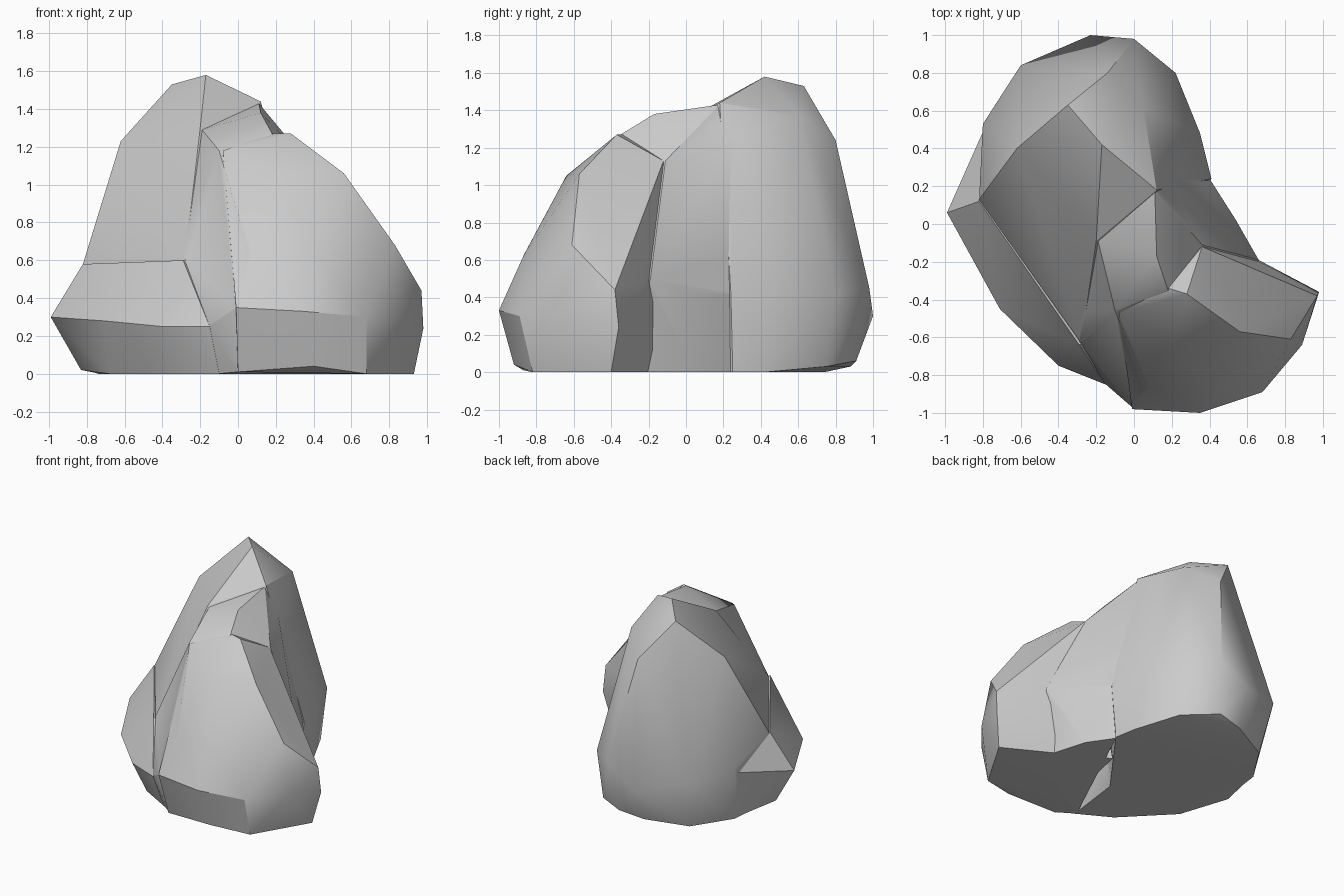
import bpy
import bmesh
from math import radians

# Remove the default object
default_cube = bpy.data.objects.get("Cube")
if default_cube:
    bpy.data.objects.remove(default_cube, do_unlink=True)

# One stone colour
stone = bpy.data.materials.new("stone_grey")
stone.use_nodes = True
grey = (.6, .6, .6, 1)
stone.diffuse_color = grey
for node in stone.node_tree.nodes:
    if node.type == "BSDF_PRINCIPLED":
        node.inputs["Base Color"].default_value = grey


def faceted_block(name, *corner_groups):
    """Chisel one convex stone mass around its outer corners."""
    bm = bmesh.new()
    for group in corner_groups:
        for corner in group:
            bm.verts.new(corner)
    result = bmesh.ops.convex_hull(bm, input=bm.verts[:])
    unused = set(result["geom_interior"]) | set(result["geom_unused"])
    loose = [v for v in unused if isinstance(v, bmesh.types.BMVert) and v.is_valid]
    bmesh.ops.delete(bm, geom=loose, context="VERTS")
    bmesh.ops.dissolve_limit(bm, angle_limit=radians(1), verts=bm.verts[:], edges=bm.edges[:])
    bmesh.ops.recalc_face_normals(bm, faces=bm.faces[:])
    mesh = bpy.data.meshes.new(name)
    bm.to_mesh(mesh)
    bm.free()
    mesh.materials.append(stone)
    block = bpy.data.objects.new(name, mesh)
    bpy.context.collection.objects.link(block)
    return block


def fuse(target, block):
    """Weld a block into the target and drop the spare copy."""
    union = target.modifiers.new("fuse", "BOOLEAN")
    union.operation = "UNION"
    union.solver = "EXACT"
    union.object = block
    bpy.ops.object.select_all(action="DESELECT")
    target.select_set(True)
    bpy.context.view_layer.objects.active = target
    bpy.ops.object.modifier_apply(modifier=union.name)
    bpy.data.objects.remove(block, do_unlink=True)


# Tall main mass: crown, widest belt and foot
main_crown = [
    (-.17, .42, 1.58), (-.35, .63, 1.53), (.12, .18, 1.44), (.05, .61, 1.37),
    (-.14, .8, 1.24), (-.62, .4, 1.23), (-.2, -.09, 1.3), (.17, .26, 1.26),
    (-.82, .13, .58), (-.28, -.63, .6),
]
main_belt = [
    (-.8, .53, .45), (-.6, .84, .38), (-.23, 1, .3), (0, .98, .45),
    (.22, .8, .42), (.35, .48, .42), (.41, .24, .42),
]
main_foot = [
    (-.82, .07, .03), (-.25, -.6, 0), (.38, .25, 0), (.35, .42, 0),
    (.2, .75, .03), (-.05, .91, .06), (-.25, .88, .03), (-.55, .74, 0),
    (-.74, .45, 0),
]

# Flared skirt along the left and front edges
skirt = [
    (-.99, .06, .3), (-.82, .12, .58), (-.82, -.2, .29), (-.71, -.45, .28),
    (-.4, -.75, .25), (-.15, -.85, .25), (-.29, -.64, .6), (-.79, .51, .4),
    (-.83, .06, .02), (-.68, -.3, 0), (-.35, -.64, 0), (-.1, -.78, 0),
    (-.73, .44, 0), (0, 0, 0), (0, -.5, .4),
]

# Saddle joining crown and lobe: ridge line, side wall and front wall
saddle_ridge = [
    (.11, .18, 1.43), (.12, -.17, 1.38), (.18, -.35, 1.27), (.36, -.11, 1.13),
    (-.19, -.09, 1.29), (-.1, -.46, 1.18), (.16, .26, 1.25),
]
saddle_walls = [
    (.4, .24, .42), (.54, .02, .42), (.66, -.19, .5), (.5, .05, 0),
    (.61, -.33, 0), (.37, .24, 0), (-.29, -.62, .6), (-.16, -.84, .25),
    (-.11, -.77, 0), (0, -.86, .01), (-.01, -.97, .35), (.06, -.85, .64),
]

# Lower front lobe: shoulder, belt and foot
lobe_shoulder = [
    (-.08, -.47, 1.18), (.18, -.34, 1.27), (.28, -.37, 1.27), (.36, -.12, 1.13),
    (.56, -.57, 1.06), (.2, -.64, 1.05), (.83, -.61, .68), (.08, -.86, .64),
    (.4, -.87, .62),
]
lobe_belt = [
    (.97, -.38, .44), (.98, -.36, .24), (.89, -.64, .3), (.68, -.89, .3),
    (.35, -1, .33), (-.01, -.98, .35), (.66, -.2, .5), (.3, 0, .5),
]
lobe_foot = [
    (0, -.87, .01), (.4, -.92, .04), (.68, -.82, 0), (.93, -.4, 0),
    (.61, -.34, 0), (.2, 0, 0),
]

rock = faceted_block("rock", main_crown, main_belt, main_foot)
fuse(rock, faceted_block("skirt", skirt))
fuse(rock, faceted_block("saddle", saddle_ridge, saddle_walls))
fuse(rock, faceted_block("front_lobe", lobe_shoulder, lobe_belt, lobe_foot))

# Soft shading over shallow facets, crisp ridges elsewhere
bpy.ops.object.shade_smooth_by_angle(angle=radians(30))
